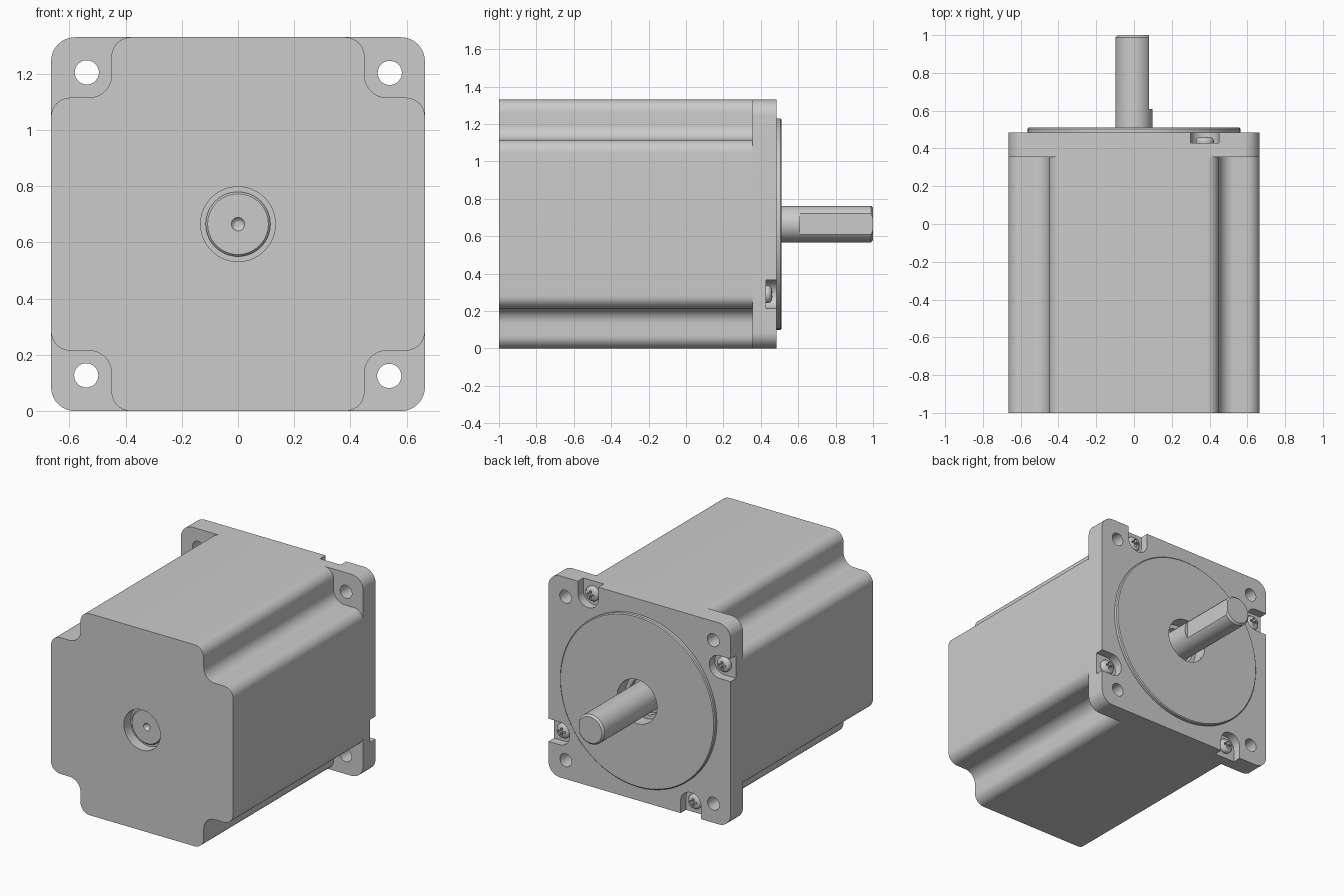
import bpy, bmesh, math
from mathutils import Vector

if "Cube" in bpy.data.objects:
    bpy.data.objects.remove(bpy.data.objects["Cube"])

CZ = 0.665    # height of the motor axis
H = 0.665     # half width of the square frame


def finish(name, bm):
    bmesh.ops.recalc_face_normals(bm, faces=bm.faces)
    me = bpy.data.meshes.new(name)
    bm.to_mesh(me)
    bm.free()
    ob = bpy.data.objects.new(name, me)
    bpy.context.collection.objects.link(ob)
    return ob


def rounded(corners, n=10):
    """Outline with right-angle corners (x, z, radius) turned into arcs."""
    out = []
    for i, (x, z, r) in enumerate(corners):
        p = Vector((x, z))
        if r == 0:
            out.append(p)
            continue
        a = (Vector(corners[i - 1][:2]) - p).normalized()
        b = (Vector(corners[(i + 1) % len(corners)][:2]) - p).normalized()
        c = p + r * (a + b)
        for k in range(n + 1):
            t = math.pi / 2 * k / n
            out.append(c - r * (b * math.cos(t) + a * math.sin(t)))
    return out


def turn(x, z, k):
    """Rotate a point k quarter turns about the motor axis."""
    for _ in range(k):
        x, z = z, -x
    return x, z


def prism(name, outline, y0, y1):
    bm = bmesh.new()
    face = bm.faces.new([bm.verts.new((x, y0, z + CZ)) for x, z in outline])
    ext = bmesh.ops.extrude_face_region(bm, geom=[face])
    verts = [v for v in ext["geom"] if isinstance(v, bmesh.types.BMVert)]
    bmesh.ops.translate(bm, vec=(0, y1 - y0, 0), verts=verts)
    return finish(name, bm)


def lathe(name, profile, cx=0, cz=0, steps=64, closed=False):
    """Spin (radius, y) points about an axis parallel to y."""
    bm = bmesh.new()
    vs = [bm.verts.new((r, y, 0)) for r, y in profile]
    es = [bm.edges.new(pair) for pair in zip(vs, vs[1:])]
    if closed:
        es.append(bm.edges.new((vs[-1], vs[0])))
    bmesh.ops.spin(bm, geom=vs + es, cent=(0, 0, 0), axis=(0, 1, 0),
                   angle=2 * math.pi, steps=steps, use_merge=True)
    bmesh.ops.remove_doubles(bm, verts=bm.verts, dist=1e-5)
    bmesh.ops.translate(bm, vec=(cx, 0, CZ + cz), verts=bm.verts)
    return finish(name, bm)


def rod(name, r, y0, y1, cx=0, cz=0, steps=40):
    return lathe(name, [(0, y0), (r, y0), (r, y1), (0, y1)], cx, cz, steps)


def box(name, x0, x1, z0, z1, y0, y1):
    return prism(name, [(x0, z0), (x1, z0), (x1, z1), (x0, z1)], y0, y1)


def cut(ob, cutters):
    bpy.context.view_layer.objects.active = ob
    for c in cutters:
        c.hide_render = True
        m = ob.modifiers.new("cut", "BOOLEAN")
        m.operation, m.solver, m.object = "DIFFERENCE", "EXACT", c
        bpy.ops.object.modifier_apply(modifier=m.name)
        bpy.data.objects.remove(c)


# Body: square with a stepped notch along each corner, recessed at the front
corner = [(0.45, H, 0.068), (0.45, 0.45, 0.08), (H, 0.45, 0.068)]
body = prism("motor_body", rounded([(*turn(x, z, k), r) for k in range(4)
                                    for x, z, r in corner]), -1, 0.355)
cut(body, [rod("rear_recess_cutter", 0.133, -1.1, -0.93, steps=64)])

# Rear shaft end with a centre-drilled hole
lathe("rear_shaft_end", [(0, -0.915), (0.024, -0.95), (0.108, -0.95),
                         (0.115, -0.943), (0.115, -0.92)])

# Mounting flange with bolt holes, screw pockets and the shaft opening
flange = prism("mounting_flange",
               rounded([(*turn(H, H, k), 0.085) for k in range(4)]), 0.355, 0.485)
cutters = [rod("shaft_opening_cutter", 0.145, 0.42, 0.6, steps=64),
           rod("bearing_bore_cutter", 0.118, 0.38, 0.5, steps=64)]
pocket = [(0.3, 0.8, 0), (0.45, 0.8, 0), (0.45, 0.51, 0.074), (0.3, 0.51, 0.074)]
for k in range(4):
    cutters.append(rod("bolt_hole_cutter", 0.043, 0.3, 0.6, *turn(0.54, 0.538, k)))
    cutters.append(prism("pocket_cutter", rounded(
        [(*turn(x, z, k), r) for x, z, r in pocket]), 0.428, 0.6))
cut(flange, cutters)

# Raised pilot ring
lathe("pilot_ring", [(0.145, 0.485), (0.565, 0.485), (0.565, 0.504),
                     (0.559, 0.51), (0.145, 0.51)], steps=96, closed=True)

# Output shaft with chamfered tip and a flat on one side
shaft = lathe("output_shaft", [(0, 0.37), (0.098, 0.37), (0.098, 0.988),
                               (0.086, 1.0), (0, 1.0)])
cut(shaft, [box("flat_cutter", 0.08, 0.2, -0.2, 0.2, 0.61, 1.1)])

# Cross-head screws in the pockets
for k in range(4):
    x, z = turn(0.375, 0.585, k)
    screw = lathe(f"screw_{k + 1}", [(0, 0.42), (0.048, 0.42), (0.048, 0.442),
                                     (0.042, 0.453), (0.03, 0.46), (0, 0.463)],
                  x, z, 32)
    cut(screw, [box("slot_cutter", x - a, x + a, z - b, z + b, 0.443, 0.5)
                for a, b in ((0.026, 0.007), (0.007, 0.026))])

# Smooth the round surfaces, keep edges sharp
bpy.ops.object.select_all(action="SELECT")
bpy.ops.object.shade_smooth_by_angle(angle=math.radians(25))
